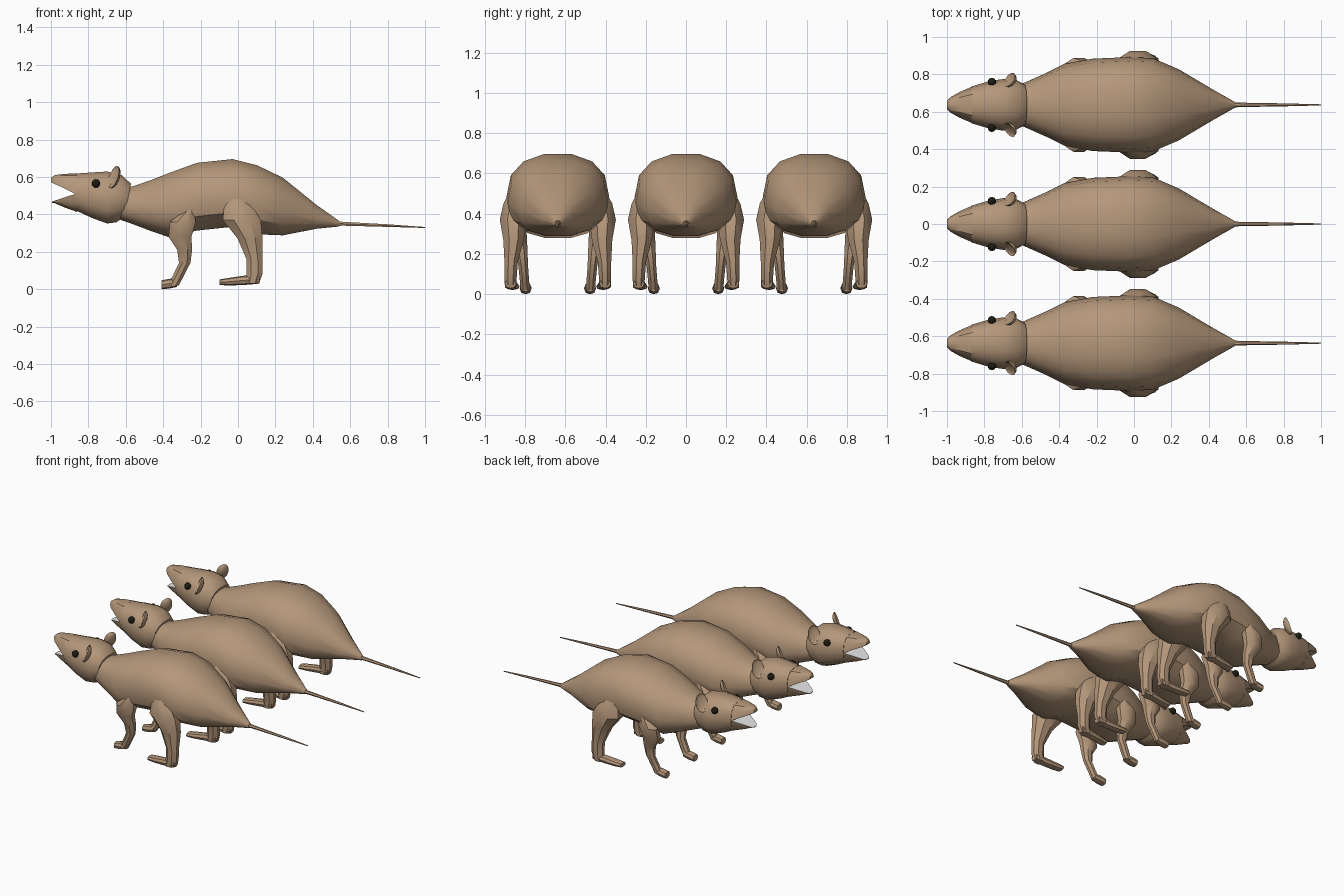
import bpy, bmesh, math
from mathutils import Vector, Matrix

if "Cube" in bpy.data.objects:
    bpy.data.objects.remove(bpy.data.objects["Cube"])


def material(name, rgb):
    m = bpy.data.materials.new(name)
    m.diffuse_color = (*rgb, 1)
    m.use_nodes = True
    m.node_tree.nodes["Principled BSDF"].inputs["Base Color"].default_value = m.diffuse_color
    return m


FUR = material("brown fur", (0.46, 0.31, 0.195))
WHITE = material("white mouth", (0.85, 0.85, 0.86))
BLACK = material("black eye", (0.012, 0.011, 0.006))
PARTS = []


def finish(bm, name, mats=(FUR,), angle=35):
    """Smooth with sharp edges kept, then make the object."""
    bmesh.ops.recalc_face_normals(bm, faces=bm.faces)
    for f in bm.faces:
        f.smooth = True
    for e in bm.edges:
        e.smooth = e.calc_face_angle(0) < math.radians(angle)
    me = bpy.data.meshes.new(name)
    bm.to_mesh(me)
    bm.free()
    for m in mats:
        me.materials.append(m)
    ob = bpy.data.objects.new(name, me)
    bpy.context.collection.objects.link(ob)
    PARTS.append(ob)
    return ob


def skin(rings):
    """Join rings of points into a closed tube."""
    bm = bmesh.new()
    rows = [[bm.verts.new(p) for p in r] for r in rings]
    n = len(rows[0])
    for a, b in zip(rows, rows[1:]):
        for i in range(n):
            j = (i + 1) % n
            bm.faces.new((a[i], a[j], b[j], b[i]))
    bm.faces.new(rows[0])
    bm.faces.new(rows[-1])
    return bm


def power(v, p):
    return math.copysign(abs(v) ** p, v)


def upright(x, top, bot, hw, n=14, p=0.85, mid=0.42, lean=0.0, y=0.0):
    """Rounded cross-section facing along x, widest at height fraction mid."""
    zc = bot + mid * (top - bot)
    ring = []
    for i in range(n):
        a = 2 * math.pi * i / n
        s = power(math.sin(a), p)
        dz = s * ((top - zc) if s > 0 else (zc - bot))
        ring.append(Vector((x + lean * dz, y + hw * power(math.cos(a), p), zc + dz)))
    return ring


def half(x, flat, tip, hw, n=7):
    """Half cross-section: flat on one side, rounded to tip on the other."""
    return [Vector((x, hw * power(math.cos(math.pi * i / (n - 1)), 0.8),
                    flat + (tip - flat) * power(math.sin(math.pi * i / (n - 1)), 0.8)))
            for i in range(n)]


def level(x, y, z, rx, ry, n=8):
    """Horizontal cross-section of a leg."""
    return [Vector((x + rx * math.cos(2 * math.pi * (i + .5) / n),
                    y + ry * math.sin(2 * math.pi * (i + .5) / n), z)) for i in range(n)]


# body
finish(skin([upright(*s) for s in (
    (-.63, .54, .37, .10), (-.56, .553, .345, .13), (-.47, .585, .31, .17),
    (-.37, .625, .275, .22), (-.22, .68, .31, .247), (-.03, .70, .33, .255),
    (.10, .668, .29, .25), (.24, .60, .285, .19), (.42, .452, .322, .083),
    (.54, .366, .335, .015))]), "body")

# tail
finish(skin([upright(x, z + r, z - r, r, n=6, p=1, mid=.5) for x, z, r in (
    (.50, .352, .018), (.56, .35, .012), (.80, .34, .008), (1.0, .33, .003))]), "tail")

# skull
finish(skin([upright(*s, mid=.5, lean=l) for s, l in (
    ((-.87, .62, .42, .098), 0), ((-.78, .627, .378, .125), 0),
    ((-.70, .632, .348, .138), 0), ((-.635, .612, .355, .136), .12),
    ((-.59, .565, .385, .112), .2))]), "skull")

# upper jaw
finish(skin([half(*s) for s in (
    (-.86, .505, .62, .10), (-.93, .54, .616, .070), (-.98, .562, .61, .042),
    (-1.0, .572, .595, .022))]), "upper_jaw")

# lower jaw with a white inner face
bm = skin([half(*s) for s in (
    (-.86, .512, .413, .098), (-.93, .49, .438, .062), (-.98, .473, .46, .035),
    (-.995, .467, .462, .018))])
bmesh.ops.recalc_face_normals(bm, faces=bm.faces)
for f in bm.faces:
    if f.normal.z > 0.6:
        f.material_index = 1
finish(bm, "lower_jaw", (FUR, WHITE))

for side, tag in ((1, "left"), (-1, "right")):
    # eyes
    bm = bmesh.new()
    bmesh.ops.create_uvsphere(bm, u_segments=10, v_segments=6, radius=.023,
                              matrix=Matrix.Translation((-.76, side * .122, .565)))
    finish(bm, tag + "_eye", (BLACK,))

    # ears: cupped ovals leaning back and turned outwards
    bm = bmesh.new()
    bmesh.ops.create_uvsphere(bm, u_segments=12, v_segments=8, radius=1)
    for v in bm.verts:
        v.co.x = v.co.x if v.co.x > 0 else -.45 * v.co.x
    m = (Matrix.Translation((-.665, side * .135, .60))
         @ Matrix.Rotation(side * math.radians(-35), 4, 'Z')
         @ Matrix.Rotation(math.radians(20), 4, 'Y')
         @ Matrix.Diagonal((.03, .042, .063, 1)))
    bm.transform(m)
    finish(bm, tag + "_ear")

    # hind legs
    finish(skin([level(x, side * y, z, rx, ry) for x, y, z, rx, ry in (
        (-.03, .20, .53, .03, .03), (.0, .215, .45, .08, .06),
        (.02, .222, .37, .11, .072), (.065, .22, .27, .072, .055),
        (.088, .232, .16, .046, .036), (.088, .235, .08, .046, .033),
        (.075, .235, .03, .04, .03))]), tag + "_hind_leg")
    finish(skin([upright(x, t, b, w, n=8, mid=.5, y=side * y) for x, t, b, w, y in (
        (.115, .075, .03, .028, .235), (.03, .072, .022, .03, .233),
        (-.05, .06, .02, .032, .225), (-.10, .052, .022, .03, .22))]), tag + "_hind_foot")

    # front legs
    finish(skin([level(x, side * y, z, rx, ry) for x, y, z, rx, ry in (
        (-.255, .20, .43, .02, .03), (-.295, .205, .36, .075, .05),
        (-.31, .195, .28, .066, .045), (-.285, .18, .21, .043, .032),
        (-.285, .172, .14, .033, .026), (-.325, .165, .06, .032, .025),
        (-.345, .163, .02, .03, .025))]), tag + "_front_leg")
    finish(skin([upright(x, t, b, w, n=8, mid=.5, y=side * .16) for x, t, b, w in (
        (-.325, .06, .012, .024), (-.37, .055, .003, .03),
        (-.41, .047, .0, .028))]), tag + "_front_foot")

# two more animals beside the first
for ob in list(PARTS):
    for dy in (.637, -.637):
        copy = ob.copy()
        copy.location.y = dy
        bpy.context.collection.objects.link(copy)
